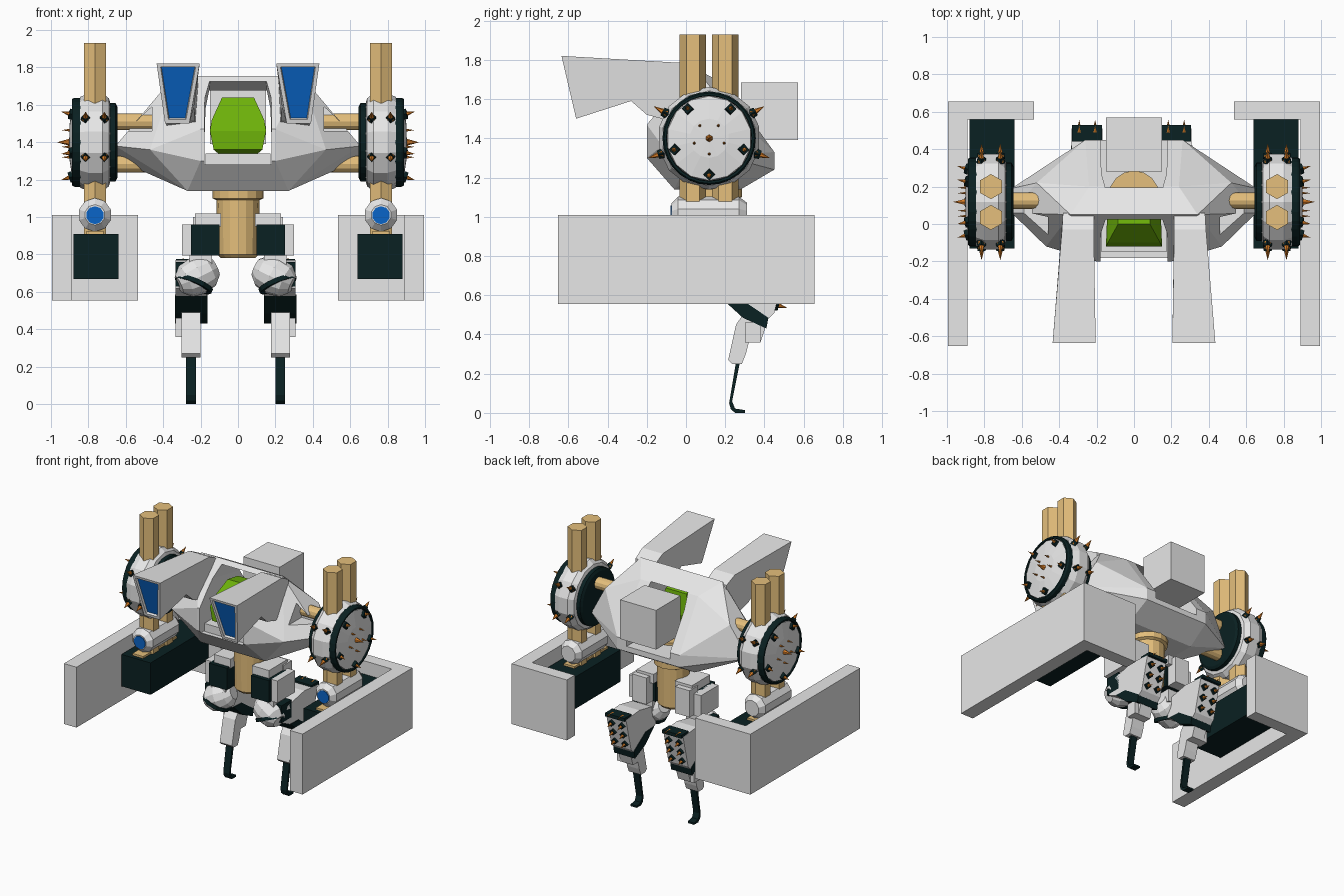
import bpy, bmesh, math
from mathutils import Vector

if "Cube" in bpy.data.objects:
    bpy.data.objects.remove(bpy.data.objects["Cube"])

def material(name, r, g, b):
    m = bpy.data.materials.new(name)
    m.diffuse_color = (r, g, b, 1)
    m.use_nodes = True
    m.node_tree.nodes["Principled BSDF"].inputs["Base Color"].default_value = m.diffuse_color
    return m

WHITE = material("light_gray", .80, .80, .80)
DARK = material("dark_teal", .003, .015, .016)
TAN = material("tan", .78, .52, .20)
GREEN = material("canopy_green", .155, .45, .003)
BLUE = material("glass_blue", .003, .13, .58)
ORANGE = material("spike_orange", .70, .21, .02)

def add(name, bm, *mats, mirror=True, lower=False):
    bmesh.ops.recalc_face_normals(bm, faces=bm.faces)
    if lower:  # the lower legs stand slightly off centre
        bmesh.ops.translate(bm, vec=(-.0145, 0, 0), verts=bm.verts)
    me = bpy.data.meshes.new(name)
    bm.to_mesh(me)
    bm.free()
    for m in mats:
        me.materials.append(m)
    ob = bpy.data.objects.new(name, me)
    bpy.context.collection.objects.link(ob)
    if mirror:
        ob.modifiers.new("mirror", 'MIRROR').use_mirror_merge = False
    if lower:
        ob.location.x = -.0125
    return ob

def slab(bm, pts):
    """Side profile of (x_in, x_out, y, z) points, extruded across x."""
    a = [bm.verts.new((p[0], p[2], p[3])) for p in pts]
    b = [bm.verts.new((p[1], p[2], p[3])) for p in pts]
    bm.faces.new(a)
    bm.faces.new(b[::-1])
    n = len(pts)
    return [bm.faces.new((a[i], a[(i + 1) % n], b[(i + 1) % n], b[i])) for i in range(n)]

def box(bm, x0, x1, y0, y1, z0, z1):
    return slab(bm, [(x0, x1, y0, z0), (x0, x1, y1, z0), (x0, x1, y1, z1), (x0, x1, y0, z1)])

def profile(bm, x0, x1, yz):
    return slab(bm, [(x0, x1, y, z) for y, z in yz])

def lathe(bm, origin, axis, prof, n=12):
    """Rings of (distance, radius) along an axis, capped at both ends."""
    q = Vector(axis).to_track_quat('Z', 'Y')
    rings = []
    for t, r in prof:
        r = max(r, .0008)
        rings.append([bm.verts.new(Vector(origin) + q @ Vector((
            r * math.sin(2 * math.pi * i / n), r * math.cos(2 * math.pi * i / n), t)))
            for i in range(n)])
    for a, b in zip(rings, rings[1:]):
        for i in range(n):
            j = (i + 1) % n
            bm.faces.new((a[i], a[j], b[j], b[i]))
    bm.faces.new(rings[0][::-1])
    bm.faces.new(rings[-1])

def hull(pts):
    bm = bmesh.new()
    for x, y, z in pts:
        for s in (-1, 1):
            bm.verts.new((s * x, y, z))
    bmesh.ops.convex_hull(bm, input=bm.verts)
    bmesh.ops.dissolve_limit(bm, angle_limit=.02, verts=bm.verts, edges=bm.edges)
    return bm

# Faceted body with a tunnel for the canopy and triangular side windows
body = add("body", hull([
    (.27, -.06, 1.14), (.27, .28, 1.14), (.2, -.2, 1.3), (.2, -.2, 1.47), (.47, -.12, 1.36),
    (.655, .06, 1.38), (.655, .19, 1.31), (.52, .22, 1.54), (.26, .45, 1.24), (.26, .45, 1.33),
    (.34, .05, 1.755), (.24, .2, 1.675)]), WHITE, mirror=False)
tunnel = add("tunnel_cutter", hull([
    (.18, -.5, 1.28), (.18, .7, 1.28), (.18, -.5, 1.725), (.15, .06, 1.725), (.17, .7, 1.5),
    (.15, .15, 1.645)]), WHITE, mirror=False)
bm = bmesh.new()
tri = bm.faces.new([bm.verts.new((x, -.3, z)) for x, z in ((.46, 1.59), (.46, 1.46), (.60, 1.46))])
ext = bmesh.ops.extrude_face_region(bm, geom=[tri])["geom"]
bmesh.ops.translate(bm, vec=(0, .4, 0), verts=[v for v in ext if isinstance(v, bmesh.types.BMVert)])
window = add("window_cutter", bm, WHITE)
for c in (tunnel, window):
    c.hide_render = c.hide_viewport = True
    cut = body.modifiers.new("cut", 'BOOLEAN')
    cut.object = c
    cut.solver = 'EXACT'

# Green canopy and its seat
add("canopy", hull([(.10, -.06, 1.335), (.13, -.12, 1.36), (.15, -.12, 1.46), (.14, -.10, 1.52),
                    (.085, 0, 1.64), (.085, .12, 1.62), (.14, .14, 1.46), (.1, .1, 1.335)]),
    GREEN, mirror=False)
bm = bmesh.new()
box(bm, -.175, .175, -.15, .03, 1.27, 1.34)
add("canopy_seat", bm, WHITE, mirror=False)

# Rear pack
bm = bmesh.new()
box(bm, -.15, .15, .28, .57, 1.39, 1.685)
add("rear_pack", bm, WHITE, mirror=False)

# Waist column
bm = bmesh.new()
lathe(bm, (0, .15, 0), (0, 0, 1), [(.78, .09), (.80, .11), (1.09, .115), (1.1, .135), (1.3, .135)], 16)
add("waist_column", bm, TAN, mirror=False)

# Forward horns with inset blue windows
bm = bmesh.new()
sides = slab(bm, [(.26, .39, -.56, 1.5), (.205, .435, -.635, 1.82), (.215, .385, -.03, 1.785),
                  (.215, .38, .06, 1.74), (.215, .38, .06, 1.45), (.23, .385, -.2, 1.52),
                  (.235, .39, -.28, 1.59)])
bmesh.ops.recalc_face_normals(bm, faces=bm.faces)
front = sides[0]
bmesh.ops.inset_individual(bm, faces=[front], thickness=.028, depth=0)
bmesh.ops.inset_individual(bm, faces=[front], thickness=.006, depth=-.015)
front.material_index = 1
add("horn", bm, WHITE, BLUE)

# Shoulder rods and twin hexagonal pillars
bm = bmesh.new()
for z in (1.51, 1.283):
    lathe(bm, (0, .125, z), (1, 0, 0), [(.4, .044), (.7, .044)], 12)
add("shoulder_rod", bm, TAN)
bm = bmesh.new()
for y in (.035, .2):
    lathe(bm, (.765, y, 0), (0, 0, 1), [(.9, .067), (1.93, .067)], 6)
box(bm, .72, .81, -.1, .3, .9, .925)
add("arm_pillar", bm, TAN)

# Shoulder discs
C = Vector((0, .118, 1.4))
bm = bmesh.new()
lathe(bm, C, (1, 0, 0), [(.68, .2), (.69, .235), (.725, .262), (.80, .262), (.845, .242),
                         (.85, .222), (.882, .215), (.9, .1), (.903, 0)], 14)
add("shoulder_disc", bm, WHITE)
bm = bmesh.new()
lathe(bm, C, (1, 0, 0), [(.835, .215), (.835, .238), (.875, .238), (.888, .23), (.888, .218), (.85, .215)], 28)
lathe(bm, C, (1, 0, 0), [(.645, .19), (.655, .21), (.69, .21)], 28)
add("shoulder_ring", bm, DARK)

# Spikes on the discs
def spike(p, d, r, length, base=0):
    lathe(spikes, p, d, [(-.01, r), (length, 0)], 6)
    if base:
        lathe(bases, p, d, [(-.02, base), (.014, base * .85)], 4)

spikes, bases = bmesh.new(), bmesh.new()
spike(C + Vector((.9, 0, 0)), (1, 0, 0), .022, .065)
for k in range(5):
    a = math.radians(54 + 72 * k)
    d = Vector((0, math.cos(a), math.sin(a)))
    spike(C + d * .08 + Vector((.9, 0, 0)), (1, 0, 0), .009, .04)
    spike(C + d * .185 + Vector((.89, 0, 0)), Vector((1, 0, 0)) + d * .3, .018, .055, .032)
for deg in (30, 150, 198, 342):
    a = math.radians(deg)
    d = Vector((0, math.cos(a), math.sin(a)))
    for x in (.715, .815):
        spike(C + d * .26 + Vector((x, 0, 0)), d, .021, .065, .026)
add("disc_spikes", spikes, ORANGE)
add("disc_spike_bases", bases, DARK)

# Spikes on the calf plates
spikes, bases = bmesh.new(), bmesh.new()
for x in (.21, .295):
    for k in range(3):
        spike(Vector((x, .46 + .02 * k, .55 + .075 * k)), (0, 1, -.25), .018, .055, .03)
    spike(Vector((x, .5, .77)), (0, 1, 0), .01, .055)
add("calf_spikes", spikes, ORANGE, lower=True)
add("calf_spike_bases", bases, DARK, lower=True)

# Arm end: sensor tube with lens, dark weapon box, L-shaped shield
bm = bmesh.new()
lathe(bm, (.765, 0, 1.012), (0, 1, 0), [(-.075, .055), (-.04, .09), (.27, .09), (.31, .06)], 10)
add("sensor_tube", bm, WHITE)
bm = bmesh.new()
lathe(bm, (.765, 0, 1.01), (0, 1, 0), [(-.08, .048), (-.07, .048)], 10)
add("sensor_lens", bm, BLUE)
bm = bmesh.new()
box(bm, .638, .88, -.13, .56, .67, .91)
add("weapon_box", bm, DARK)
bm = bmesh.new()
plan = [(.89, -.652), (.995, -.652), (.995, .655), (.535, .655), (.535, .56), (.89, .56)]
face = bm.faces.new([bm.verts.new((x, y, .555)) for x, y in plan])
top = bmesh.ops.extrude_face_region(bm, geom=[face])["geom"]
bmesh.ops.translate(bm, vec=(0, 0, .455), verts=[v for v in top if isinstance(v, bmesh.types.BMVert)])
add("shield", bm, WHITE)

# Hips
bm = bmesh.new()
box(bm, .1, .25, .01, .22, .795, .96)
add("hip_block", bm, DARK)
bm = bmesh.new()
box(bm, .09, .23, .04, .26, .95, 1.02)
box(bm, .235, .3, .04, .25, .795, .96)
box(bm, .12, .24, .2, .3, .8, 1.0)
box(bm, .14, .26, .05, .2, .7, .8)
add("hip_housing", bm, WHITE)

# Knees
bm = bmesh.new()
lathe(bm, (.22, .1, .685), (.85, -.2, -.4), [(-.11, .05), (-.07, .09), (0, .103), (.07, .09), (.11, .05)], 12)
add("knee", bm, WHITE, lower=True)
bm = bmesh.new()
lathe(bm, (.22, .1, .685), (.35, -.2, -.85), [(.035, .105), (.06, .105)], 12)
box(bm, .275, .335, .08, .2, .63, .76)
add("knee_band", bm, DARK, lower=True)

# Calves
bm = bmesh.new()
profile(bm, .17, .335, [(.1, .62), (.15, .73), (.35, .77), (.51, .755), (.45, .51), (.42, .48), (.33, .51)])
add("calf", bm, WHITE, lower=True)
bm = bmesh.new()
profile(bm, .165, .34, [(.18, .585), (.29, .485), (.41, .43), (.42, .485), (.28, .58)])
box(bm, .172, .333, .44, .528, .75, .775)
add("calf_trim", bm, DARK, lower=True)

# Shins and hooked blade feet
bm = bmesh.new()
profile(bm, .203, .305, [(.215, .27), (.235, .25), (.285, .25), (.305, .3), (.32, .36), (.38, .36),
                         (.41, .45), (.29, .5), (.255, .45)])
box(bm, .29, .335, .3, .38, .36, .46)
add("shin", bm, WHITE, lower=True)
bm = bmesh.new()
profile(bm, .227, .279, [(.255, .26), (.275, .26), (.235, .06), (.25, .022), (.3, .014), (.3, 0),
                         (.25, 0), (.228, .02), (.22, .05)])
add("foot_blade", bm, DARK, lower=True)
